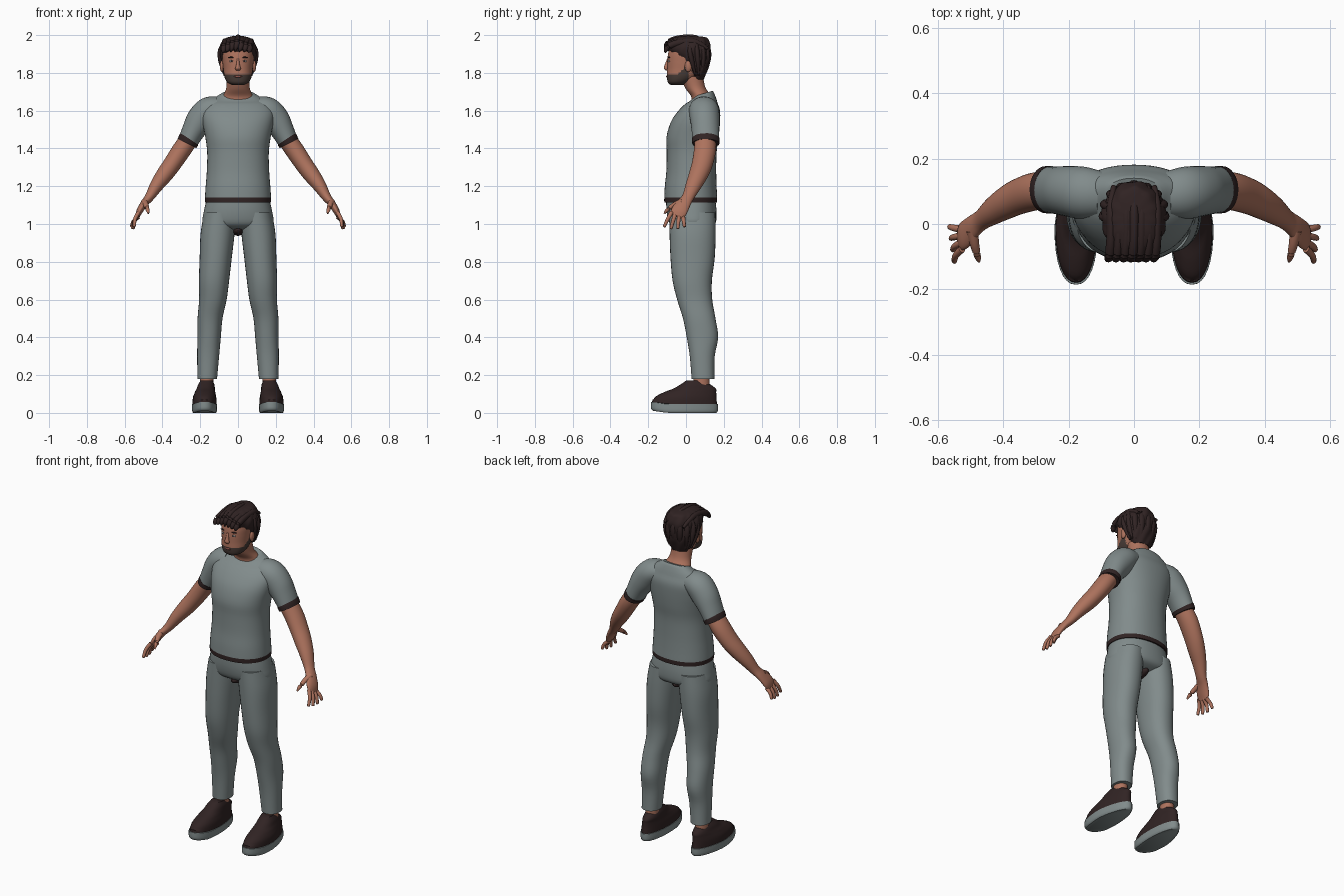
import bpy
import bmesh
from math import sin, cos, pi, atan2
from mathutils import Vector

cube = bpy.data.objects.get("Cube")
if cube:
    bpy.data.objects.remove(cube, do_unlink=True)


def material(name, r, g, b):
    mat = bpy.data.materials.new(name)
    mat.use_nodes = True
    mat.diffuse_color = (r, g, b, 1)
    shader = mat.node_tree.nodes["Principled BSDF"]
    shader.inputs["Base Color"].default_value = (r, g, b, 1)
    shader.inputs["Roughness"].default_value = 0.8
    return mat


CLOTH = material("grey cloth", .22, .26, .26)
SKIN = material("skin", .42, .17, .11)
DARK = material("dark brown", .03, .017, .017)
BEARD = material("beard brown", .065, .045, .038)
LIPS = material("lips", .3, .1, .08)
EYE = material("eye white", .5, .48, .46)


def finish(name, bm, mats, paint=None, mirror=False):
    """Turn a bmesh into a smooth object, painted by rule, optionally mirrored."""
    bmesh.ops.recalc_face_normals(bm, faces=bm.faces[:])
    if paint:
        for face in bm.faces:
            face.material_index = paint(face.calc_center_median())
    mesh = bpy.data.meshes.new(name)
    bm.to_mesh(mesh)
    bm.free()
    for mat in mats:
        mesh.materials.append(mat)
    obj = bpy.data.objects.new(name, mesh)
    bpy.context.collection.objects.link(obj)
    bpy.ops.object.select_all(action='DESELECT')
    obj.select_set(True)
    bpy.context.view_layer.objects.active = obj
    bpy.ops.object.shade_smooth_by_angle(angle=pi / 4)
    if mirror:
        mod = obj.modifiers.new("Mirror", 'MIRROR')
        mod.use_mirror_merge = False
    return obj


def smooth_stations(stations, steps):
    """Catmull-Rom interpolation of (x, y, z, radius, radius) stations."""
    pts = [stations[0]] + list(stations) + [stations[-1]]
    out = []
    for a, b, c, d in zip(pts, pts[1:], pts[2:], pts[3:]):
        for s in range(steps):
            t = s / steps
            out.append([q + t / 2 * (r - p + t * (2 * p - 5 * q + 4 * r - e + t * (3 * (q - r) + e - p)))
                        for p, q, r, e in zip(a, b, c, d)])
    out.append(list(stations[-1]))
    return out


def loft(name, stations, mats, level=True, sides=32, steps=4, power=2.0,
         warp=None, paint=None, mirror=False):
    """Skin rings along a path: level rings, or rings square to the path."""
    rows = smooth_stations(stations, steps)
    centres = [Vector(row[:3]) for row in rows]
    bm = bmesh.new()
    rings = []
    for i, row in enumerate(rows):
        across, depth = Vector((1, 0, 0)), Vector((0, 1, 0))
        if not level:
            way = (centres[min(i + 1, len(rows) - 1)] - centres[max(i - 1, 0)]).normalized()
            ref = Vector((1, 0, 0)) if abs(way.y) > .75 else depth
            depth = (ref - way * ref.dot(way)).normalized()
            across = depth.cross(way)
        ring = []
        for k in range(sides):
            c, s = cos(2 * pi * k / sides), sin(2 * pi * k / sides)
            c = abs(c) ** (2 / power) * (1 if c > 0 else -1)
            s = abs(s) ** (2 / power) * (1 if s > 0 else -1)
            co = centres[i] + across * c * row[3] + depth * s * row[4]
            ring.append(bm.verts.new(warp(co) if warp else co))
        rings.append(ring)
    for low, high in zip(rings, rings[1:]):
        for k in range(sides):
            n = (k + 1) % sides
            bm.faces.new((low[k], low[n], high[n], high[k]))
    bm.faces.new(rings[0])
    bm.faces.new(rings[-1])
    return finish(name, bm, mats, paint, mirror)


def blob(name, centre, radii, mat, mirror=False):
    bm = bmesh.new()
    bmesh.ops.create_uvsphere(bm, u_segments=20, v_segments=12, radius=1)
    bmesh.ops.scale(bm, vec=radii, verts=bm.verts[:])
    bmesh.ops.translate(bm, vec=centre, verts=bm.verts[:])
    return finish(name, bm, [mat], mirror=mirror)


# Shirt body with dark hem; the collar tips down at the front
def tip_collar(co):
    if co.z > 1.64:
        co.z += (co.y - .09) * min(1, (co.z - 1.64) * 25) * .3
    return co


loft("shirt", [
    (0, .025, 1.115, .174, .14), (0, .025, 1.14, .175, .14), (0, .025, 1.2, .171, .137),
    (0, .028, 1.28, .165, .132), (0, .03, 1.38, .163, .132), (0, .035, 1.46, .173, .138),
    (0, .05, 1.54, .188, .13), (0, .07, 1.6, .19, .11), (0, .085, 1.645, .16, .08),
    (0, .09, 1.675, .11, .06), (0, .09, 1.69, .085, .05)],
    [CLOTH, DARK], sides=48, power=2.2, warp=tip_collar, paint=lambda c: int(c.z < 1.14))

# Sleeves and cuffs
loft("sleeve", [(.1, .09, 1.615, .06, .07), (.155, .095, 1.6, .073, .08), (.2, .1, 1.55, .074, .077),
                (.235, .103, 1.495, .062, .073), (.265, .105, 1.435, .053, .07)],
     [CLOTH], level=False, mirror=True)
loft("sleeve_cuff", [(.257, .105, 1.45, .057, .073), (.262, .105, 1.442, .057, .073),
                     (.27, .105, 1.426, .055, .072)], [DARK], level=False, mirror=True)

# Trousers
loft("trouser_seat", [(0, .025, 1.13, .166, .13), (0, .03, 1.06, .182, .132), (0, .035, 1, .185, .12),
                      (0, .035, .975, .12, .08), (0, .035, .965, .04, .04)], [CLOTH], sides=48, power=2.2)
loft("trouser_leg", [
    (.095, .033, 1.06, .084, .122), (.108, .035, .95, .09, .122), (.118, .035, .82, .085, .117),
    (.127, .033, .7, .08, .104), (.133, .046, .6, .073, .093), (.148, .07, .5, .066, .086),
    (.153, .087, .4, .062, .083), (.158, .086, .3, .058, .066), (.163, .09, .18, .052, .06)],
    [CLOTH], power=2.2, mirror=True)
blob("crotch_patch", (0, .03, .965), (.03, .088, .028), DARK)

# Ankles and shoes; heels narrower than toes
loft("ankle", [(.165, .082, .1, .036, .043), (.165, .082, .24, .037, .042)], [SKIN], mirror=True)


def shoe_shape(co):
    co.x = .177 + (co.x - .177) * (1 - max(0, co.y) * 1.2) - max(0, co.y) * .06
    if co.y < -.1 and co.z < .06:
        co.z += (-.1 - co.y) * .15
    return co


loft("shoe_sole", [(.177, -.008, 0, .06, .168), (.177, -.008, .012, .066, .177), (.177, -.008, .046, .066, .177)],
     [CLOTH], power=2.3, warp=shoe_shape, mirror=True)
loft("shoe_upper", [(.177, -.008, .04, .064, .173), (.177, -.003, .08, .062, .164), (.175, .02, .108, .055, .14),
                    (.172, .045, .128, .05, .113), (.17, .05, .15, .045, .08), (.168, .048, .172, .034, .046)],
     [DARK], power=2.2, warp=shoe_shape, mirror=True)

# Arms, hands, fingers and thumbs
loft("arm", [
    (.25, .1, 1.46, .048, .055), (.3, .1, 1.39, .05, .058), (.35, .085, 1.315, .047, .055),
    (.39, .065, 1.26, .044, .05), (.43, .04, 1.205, .036, .042), (.467, .012, 1.145, .025, .032),
    (.495, -.01, 1.11, .02, .036), (.52, -.035, 1.07, .017, .043), (.532, -.047, 1.04, .01, .036)],
    [SKIN], level=False, mirror=True)
for k, finger in enumerate(("index", "middle", "ring", "little")):
    base = Vector((.526, -.076 + .02 * k, 1.062 - .008 * k))
    tip = Vector((.55 + .005 * k, -.116 + .036 * k, .984 - .01 * (k in (1, 2))))
    knuckle = (base + tip) / 2 + Vector((.007, 0, .004))
    loft(finger + "_finger", [(*base, .011, .012), (*knuckle, .01, .01), (*tip.lerp(knuckle, .1), .008, .008),
                              (*tip, .003, .003)], [SKIN], level=False, sides=12, mirror=True)
loft("thumb", [(.495, -.02, 1.12, .016, .018), (.487, -.065, 1.1, .013, .014), (.478, -.1, 1.073, .01, .01),
               (.474, -.115, 1.055, .004, .004)], [SKIN], level=False, sides=12, mirror=True)

# Neck
loft("neck", [(0, .03, 1.78, .06, .06), (0, .05, 1.72, .062, .054), (0, .08, 1.68, .079, .055),
              (0, .09, 1.655, .095, .06)], [SKIN])


# Head with painted beard and scalp
def face_paint(c):
    if c.z > 1.93 or (c.y > .03 and c.z > 1.8):
        return 2
    return int(c.y < .015 and c.z < 1.79 + max(0, c.y + .045))


loft("head", [
    (0, -.05, 1.735, .03, .03), (0, -.04, 1.75, .057, .056), (0, -.02, 1.78, .072, .081),
    (0, 0, 1.82, .078, .1), (0, .005, 1.86, .082, .104), (0, .01, 1.9, .085, .105),
    (0, .012, 1.94, .08, .095), (0, .015, 1.97, .055, .065), (0, .015, 1.985, .02, .02)],
    [SKIN, BEARD, DARK], sides=64, steps=7, power=2.2, paint=face_paint)

# Facial features
loft("nose", [(0, -.094, 1.875, .006, .006), (0, -.102, 1.845, .009, .01), (0, -.106, 1.824, .015, .011),
              (0, -.1, 1.813, .01, .006)], [SKIN], sides=16)
blob("lips", (0, -.098, 1.781), (.021, .007, .006), LIPS)
blob("ear", (.085, .012, 1.835), (.011, .019, .03), SKIN, mirror=True)
blob("eye", (.033, -.089, 1.862), (.013, .007, .006), EYE, mirror=True)
blob("iris", (.033, -.0935, 1.862), (.005, .004, .0055), DARK, mirror=True)
blob("eyebrow", (.034, -.089, 1.882), (.019, .007, .004), DARK, mirror=True)


# Hair mass with shallow waves
def hair_waves(co):
    turn = atan2(co.x, co.y - .02)
    swell = 1 + .025 * sin(11 * turn + co.z * 45)
    return Vector((co.x * swell, .02 + (co.y - .02) * swell, co.z))


loft("hair", [
    (0, .062, 1.765, .05, .032), (0, .06, 1.8, .073, .048), (0, .05, 1.84, .087, .072),
    (0, .034, 1.88, .096, .092), (0, .02, 1.91, .099, .108), (0, .014, 1.94, .096, .116),
    (0, .015, 1.97, .08, .105), (0, .025, 1.988, .055, .08), (0, .025, 1.995, .02, .03)],
    [DARK], sides=64, warp=hair_waves)

# Locks combed over the top into a fringe, then locks falling round the back
for k in range(7):
    x = (k - 3) * .023
    drop = abs(k - 3) * .007
    loft("top_lock", [(x * .9, .115, 1.95 - drop, .008, .008), (x, .05, 1.983 - drop, .017, .015),
                      (x, -.03, 1.982 - drop, .018, .015), (x - .004, -.088, 1.964 - drop, .017, .015),
                      (x - .01, -.108, 1.938 - drop, .012, .01), (x - .016, -.104, 1.912, .003, .003)],
         [DARK], level=False, sides=12)
for k in range(9):
    turn = (k - 4) * .42
    s, c = sin(turn), cos(turn)
    loft("back_lock", [(s * .06, .03 + c * .065, 1.965, .012, .012), (s * .088, .03 + c * .088, 1.92, .018, .014),
                       (s * .087, .04 + c * .076, 1.86, .017, .013), (s * .072, .055 + c * .038, 1.785, .004, .004)],
         [DARK], level=False, sides=12)
